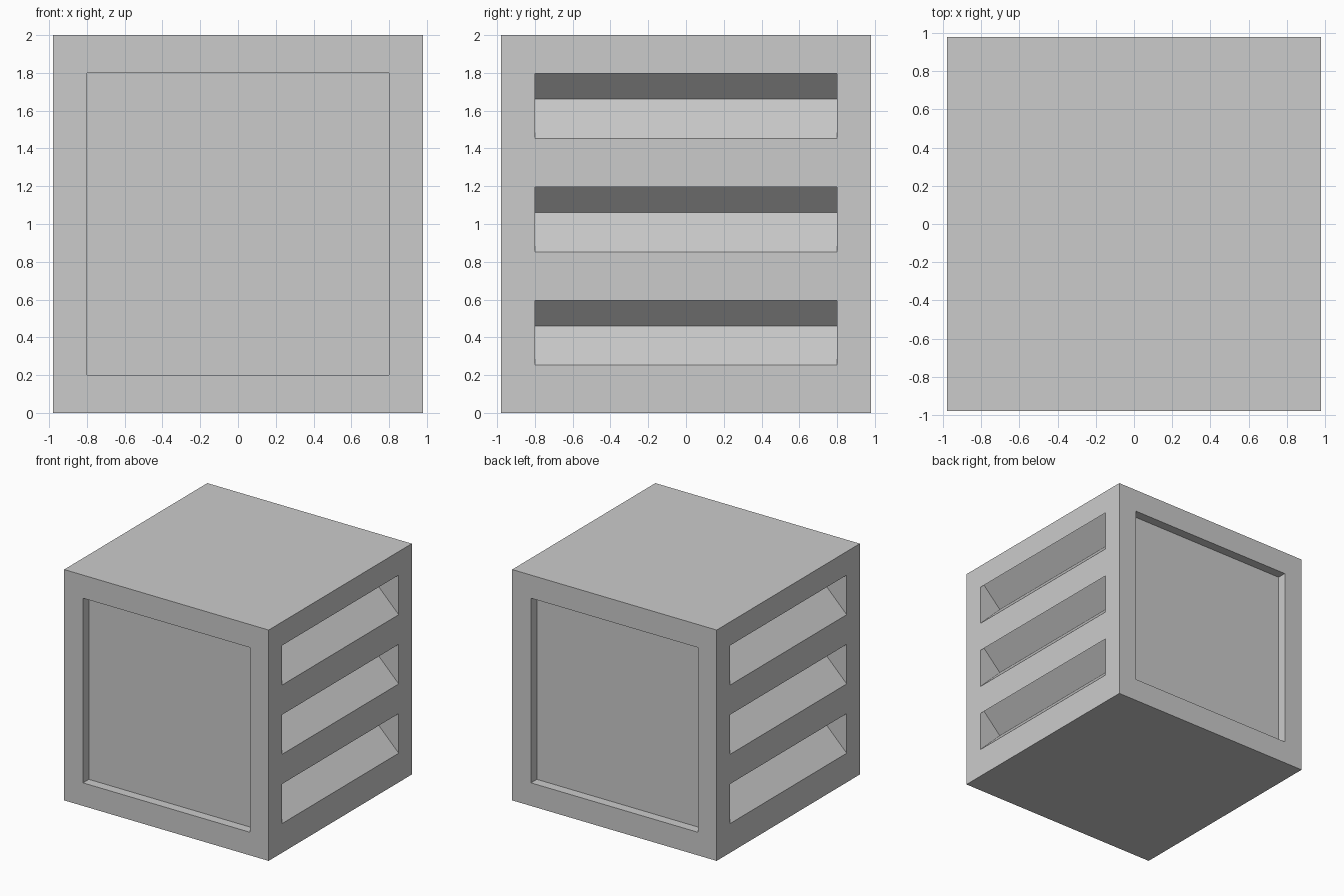
import bpy
import bmesh
from mathutils import Vector

if "Cube" in bpy.data.objects:
    bpy.data.objects.remove(bpy.data.objects["Cube"], do_unlink=True)

HALF, HEIGHT = 0.98, 2.0        # half width of the block, height
INNER = 0.8                     # half width of panels and slots
PANEL_DEPTH = 0.08
SLOT_DEPTH, SLOT_HEIGHT = 0.208, 0.343
OUT = 0.1                       # how far cutters stick out

grey = bpy.data.materials.new("light_grey")
grey.use_nodes = True
colour = (0.6, 0.6, 0.6, 1.0)
grey.diffuse_color = colour
grey.node_tree.nodes["Principled BSDF"].inputs["Base Color"].default_value = colour


def make_object(name, bm):
    bmesh.ops.recalc_face_normals(bm, faces=bm.faces)
    mesh = bpy.data.meshes.new(name)
    bm.to_mesh(mesh)
    bm.free()
    mesh.materials.append(grey)
    obj = bpy.data.objects.new(name, mesh)
    bpy.context.collection.objects.link(obj)
    return obj


def add_box(bm, low, high):
    low, high = Vector(low), Vector(high)
    verts = bmesh.ops.create_cube(bm, size=1)["verts"]
    bmesh.ops.scale(bm, vec=high - low, verts=verts)
    bmesh.ops.translate(bm, vec=(low + high) / 2, verts=verts)


def add_slot(bm, side, bottom):
    """Slot rising inwards at 45 degrees, with a square inner end."""
    half = SLOT_HEIGHT / 2
    profile = [(-OUT, bottom - OUT),
               (SLOT_DEPTH, bottom + SLOT_DEPTH),
               (SLOT_DEPTH - half, bottom + SLOT_DEPTH + half),
               (-OUT, bottom + SLOT_HEIGHT - OUT)]
    verts = [bm.verts.new((side * (HALF - d), -INNER, z)) for d, z in profile]
    face = bm.faces.new(verts)
    grown = bmesh.ops.extrude_face_region(bm, geom=[face])["geom"]
    moved = [v for v in grown if isinstance(v, bmesh.types.BMVert)]
    bmesh.ops.translate(bm, vec=(0, 2 * INNER, 0), verts=moved)


# Solid block
bm = bmesh.new()
add_box(bm, (-HALF, -HALF, 0), (HALF, HALF, HEIGHT))
block = make_object("vented_block", bm)

# Recessed panels on front and back, three slanted vents on each side
bm = bmesh.new()
for side in (-1, 1):
    ys = sorted((side * (HALF - PANEL_DEPTH), side * (HALF + OUT)))
    add_box(bm, (-INNER, ys[0], 0.2), (INNER, ys[1], 1.8))
    for i in range(3):
        add_slot(bm, side, 0.253 + 0.6 * i)
cutter = make_object("recess_cutter", bm)
cutter.hide_render = True

# Cut the recesses, then drop the cutter
cut = block.modifiers.new("recesses", "BOOLEAN")
cut.operation = "DIFFERENCE"
cut.solver = "EXACT"
cut.object = cutter
bpy.context.view_layer.objects.active = block
bpy.ops.object.modifier_apply(modifier=cut.name)
bpy.data.objects.remove(cutter, do_unlink=True)
